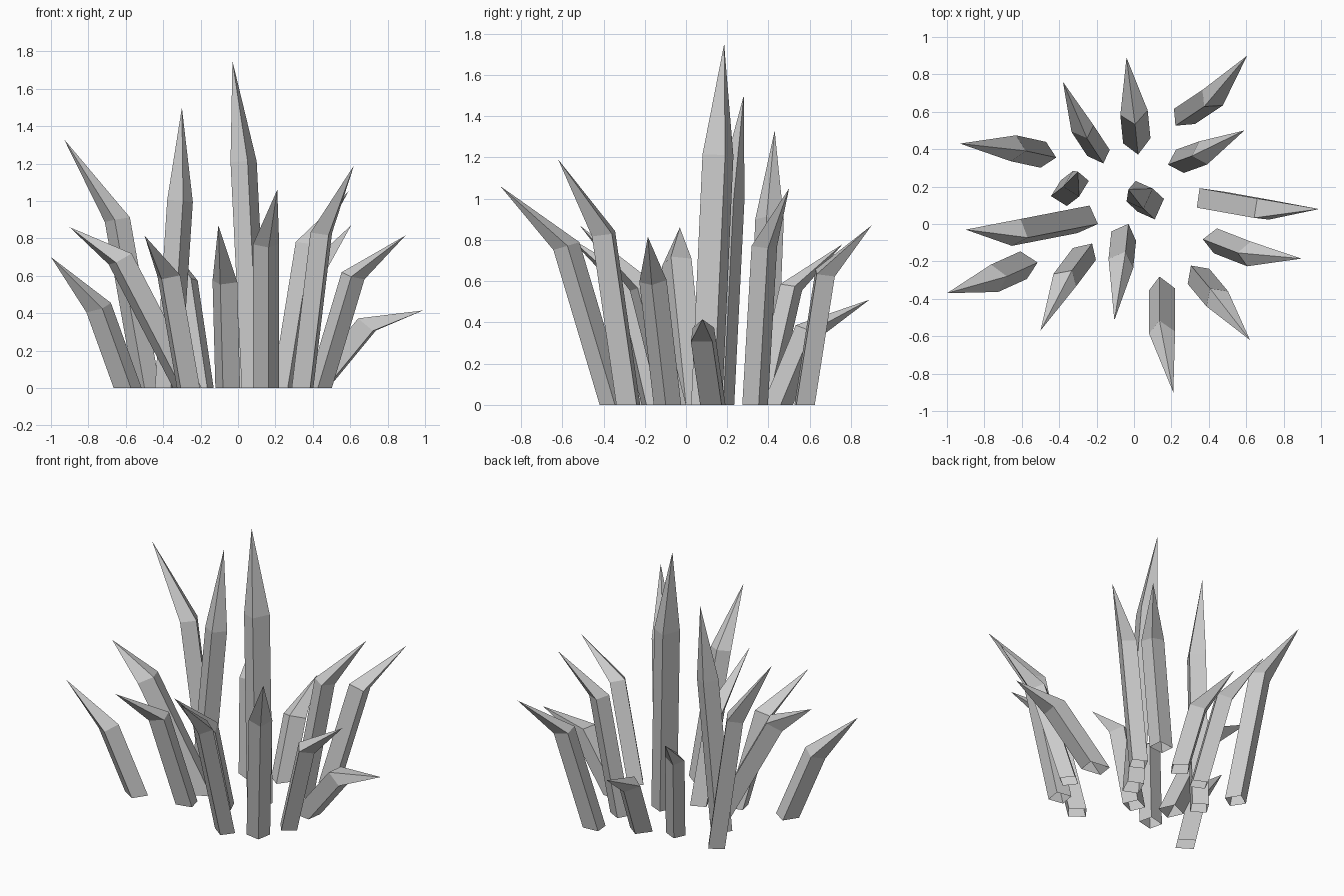
import bpy
import bmesh
import math
from mathutils import Vector

cube = bpy.data.objects.get("Cube")
if cube:
    bpy.data.objects.remove(cube, do_unlink=True)

stone = bpy.data.materials.new("stone_grey")
stone.use_nodes = True
GREY = (0.6, 0.6, 0.6, 1)
stone.diffuse_color = GREY
stone.node_tree.nodes["Principled BSDF"].inputs["Base Color"].default_value = GREY


def spike(name, base, elbow, tip, yaw, size=(0.1, 0.1)):
    """Leaning four-sided shaft, cut square at the elbow, ending in a bent point."""
    foot, mid, tip = Vector((*base, 0)), Vector(elbow), Vector(tip)
    lean = mid - foot
    turn = math.radians(yaw)
    u = Vector((math.cos(turn), math.sin(turn), 0)) * size[0] / 2
    v = Vector((-math.sin(turn), math.cos(turn), 0)) * size[1] / 2
    lower = [foot + u * i + v * j for i, j in ((-1, -1), (1, -1), (1, 1), (-1, 1))]
    # slide each corner up the shaft to the plane square to the lean
    upper = [c + lean * ((mid - c).dot(lean) / lean.length_squared) for c in lower]

    bm = bmesh.new()
    low = [bm.verts.new(c) for c in lower]
    top = [bm.verts.new(c) for c in upper]
    point = bm.verts.new(tip)
    for i in range(4):
        k = (i + 1) % 4
        bm.faces.new((low[i], low[k], top[k], top[i]))
        bm.faces.new((top[i], top[k], point))
    mesh = bpy.data.meshes.new(name)
    bm.to_mesh(mesh)
    bm.free()
    mesh.materials.append(stone)
    bpy.context.collection.objects.link(bpy.data.objects.new(name, mesh))


# Tall spikes in the middle
spike("tallest_spike", (.09, .10), (.03, .155, 1.21), (-.03, .185, 1.75), -24, (.1, .12))
spike("tall_left_spike", (-.375, .165), (-.31, .215, 1.0), (-.30, .28, 1.5), -32)

# Back spikes
spike("back_right_outer_spike", (-.485, .37), (-.645, .405, .9), (-.93, .43, 1.33), 33)
spike("back_right_spike", (-.19, .38), (-.275, .51, .57), (-.38, .76, .78), -25, (.095, .08))
spike("back_middle_spike", (.015, .445), (0, .595, .36), (-.04, .89, .51), -37, (.1, .11))
spike("back_left_outer_spike", (.27, .575), (.42, .675, .64), (.605, .9, .87), 5, (.105, .09))
spike("back_left_spike", (.245, .335), (.37, .38, .77), (.59, .5, 1.05), -28, (.095, .09))

# Side spikes
spike("left_low_spike", (.41, .13), (.69, .08, .34), (.99, .08, .415), -8, (.135, .105))
spike("left_spike", (.435, -.09), (.615, -.16, .6), (.895, -.185, .815), 38, (.095, .095))
spike("right_spike", (-.27, .025), (-.63, -.045, .69), (-.90, -.03, .86), 24, (.12, .108))
spike("right_low_spike", (-.59, -.22), (-.745, -.29, .43), (-1, -.37, .7), -33, (.11, .105))

# Front spikes
spike("front_left_outer_spike", (.345, -.28), (.445, -.4, .83), (.62, -.62, 1.19), -10)
spike("front_left_spike", (.15, -.35), (.15, -.58, .77), (.21, -.9, 1.06), -37, (.105, .093))
spike("front_middle_spike", (-.055, -.065), (-.07, -.21, .57), (-.105, -.515, .87), 24)
spike("front_right_spike", (-.265, -.16), (-.37, -.3, .6), (-.5, -.57, .815), 13, (.105, .09))
